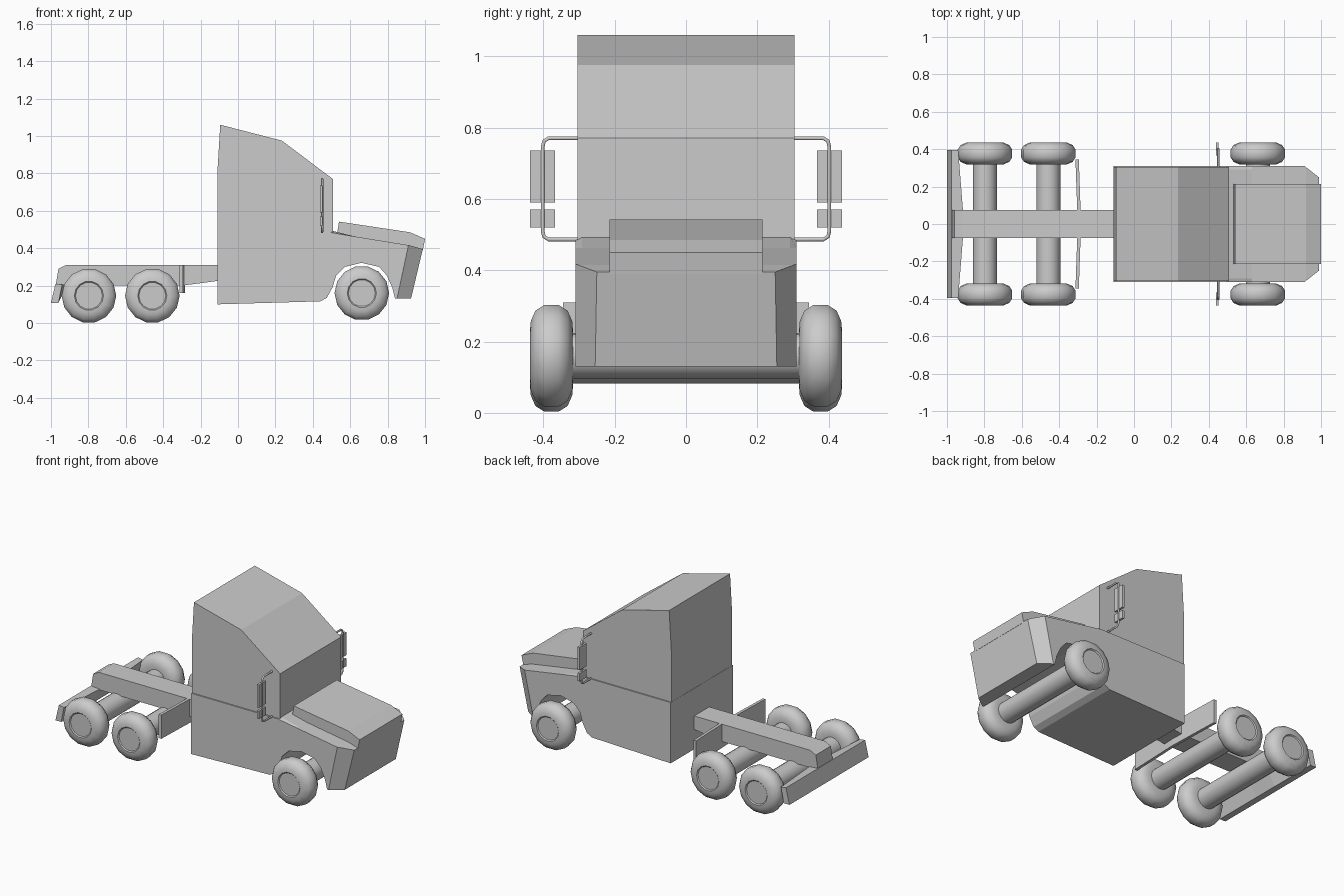
import bpy, bmesh
from math import cos, sin, pi
from mathutils import Vector

if "Cube" in bpy.data.objects:
    bpy.data.objects.remove(bpy.data.objects["Cube"])


def finish(name, bm, smooth=False):
    bmesh.ops.recalc_face_normals(bm, faces=bm.faces)
    me = bpy.data.meshes.new(name)
    bm.to_mesh(me)
    bm.free()
    ob = bpy.data.objects.new(name, me)
    bpy.context.collection.objects.link(ob)
    if smooth:
        bpy.ops.object.select_all(action='DESELECT')
        ob.select_set(True)
        bpy.context.view_layer.objects.active = ob
        bpy.ops.object.shade_smooth_by_angle(angle=0.75)
    return ob


def loft(sections):
    """Skin a list of matching cross-sections and cap both ends."""
    bm = bmesh.new()
    rings = [[bm.verts.new(p) for p in s] for s in sections]
    n = len(rings[0])
    for a, b in zip(rings, rings[1:]):
        for i in range(n):
            j = (i + 1) % n
            bm.faces.new((a[i], a[j], b[j], b[i]))
    bm.faces.new(rings[0])
    bm.faces.new(rings[-1])
    return bm


def prism(profile, half):
    return loft([[(x, y, z) for x, z in profile] for y in (-half, half)])


def box(name, x, y, z):
    finish(name, loft([[(x[0], v, z[0]), (x[1], v, z[0]), (x[1], v, z[1]), (x[0], v, z[1])] for v in y]))


def lathe(name, x, z, profile, n):
    """Turn (y, radius) pairs about a crosswise axis."""
    finish(name, loft([[(x + r * cos(2 * pi * i / n), y, z + r * sin(2 * pi * i / n))
                        for i in range(n)] for y, r in profile]), True)


# sleeper cab
finish("cab", prism([(-.11, .485), (-.11, .81), (-.095, 1.06), (.235, .975),
                     (.507, .77), (.507, .485)], .304))

# lower body with fenders and wheel arch
top = [(.507, .492), (.63, .462), (.92, .415), (.988, .395)]
arch = [(.84, .13), (.825, .19), (.795, .255), (.755, .3), (.66, .322), (.57, .3),
        (.525, .255), (.505, .19), (.475, .135), (.44, .116)]
bm = prism([(-.11, .1), (-.11, .484), (.495, .484)] + top + [(.925, .13)] + arch, .31)


def on_top(v):
    return any(abs(v.co.x - x) < 1e-4 and abs(v.co.z - z) < 1e-4 for x, z in top)


edge = [e for e in bm.edges if all(on_top(v) for v in e.verts)
        and e.verts[0].co.y * e.verts[1].co.y > 0]
bmesh.ops.bevel(bm, geom=edge, offset=.018, segments=1, affect='EDGES')
for s in (1, -1):
    a, b, c = Vector((.91, .31 * s, .41)), Vector((.85, .31 * s, .13)), Vector((.988, .25 * s, .395))
    n = (b - a).cross(c - a)
    if n.x < 0:
        n.negate()
    cut = bmesh.ops.bisect_plane(bm, geom=bm.verts[:] + bm.edges[:] + bm.faces[:],
                                 plane_co=a, plane_no=n, clear_outer=True)
    bmesh.ops.edgenet_fill(bm, edges=[g for g in cut['geom_cut'] if isinstance(g, bmesh.types.BMEdge)])
finish("lower_body", bm)

# raised hood
hood = [(.53, .48), (.54, .542), (.92, .485), (1.0, .45), (.988, .39), (.9, .385)]
finish("hood", prism(hood, .214))

# chassis rail
finish("chassis_rail", prism([(-.11, .225), (-.3, .2), (-.975, .2), (-.96, .29),
                              (-.92, .31), (-.11, .31)], .075))

# rear bumper, thicker toward the middle
secs = []
for y, front in ((-.395, -.94), (-.08, -.915), (.08, -.915), (.395, -.94)):
    secs.append([(-1, y, .108), (-.96, y, .108), (front, y, .205), (-.976, y, .21)])
finish("rear_bumper", loft(secs))

# mud guard ahead of the rear wheels
secs = []
for y in (-.345, -.2, 0, .2, .345):
    x = -.283 - .012 * abs(y) / .345
    secs.append([(x - .018, y, .16), (x, y, .16), (x, y, .31), (x - .018, y, .31)])
finish("mud_guard", loft(secs))

# axles and wheels
tyre = [(-.06, .075), (-.058, .1), (-.045, .13), (-.02, .146), (.02, .146),
        (.045, .13), (.058, .1), (.06, .078), (.054, .072)]
for label, x, z in (("front", .662, .16), ("middle", -.458, .146), ("rear", -.797, .146)):
    lathe(label + "_axle", x, z, [(-.38, .064), (.38, .064)], 16)
    for s, side in ((1, "left"), (-1, "right")):
        lathe(f"{label}_{side}_wheel", x, z, [(s * (.377 + y), r) for y, r in tyre], 14)

# mirrors on tube brackets
for s, side in ((1, "left"), (-1, "right")):
    cu = bpy.data.curves.new(side + "_mirror_bracket", 'CURVE')
    cu.dimensions = '3D'
    cu.bevel_depth = .006
    cu.bevel_resolution = 1
    path = [(.29, .77), (.385, .77), (.398, .762), (.402, .745),
            (.402, .51), (.398, .494), (.385, .486), (.29, .486)]
    sp = cu.splines.new('POLY')
    sp.points.add(len(path) - 1)
    for p, (y, z) in zip(sp.points, path):
        p.co = (.45, s * y, z, 1)
    bpy.context.collection.objects.link(bpy.data.objects.new(side + "_mirror_bracket", cu))
    box(side + "_main_mirror", (.438, .452), (s * .367, s * .437), (.59, .735))
    box(side + "_wide_mirror", (.438, .452), (s * .367, s * .437), (.52, .57))
